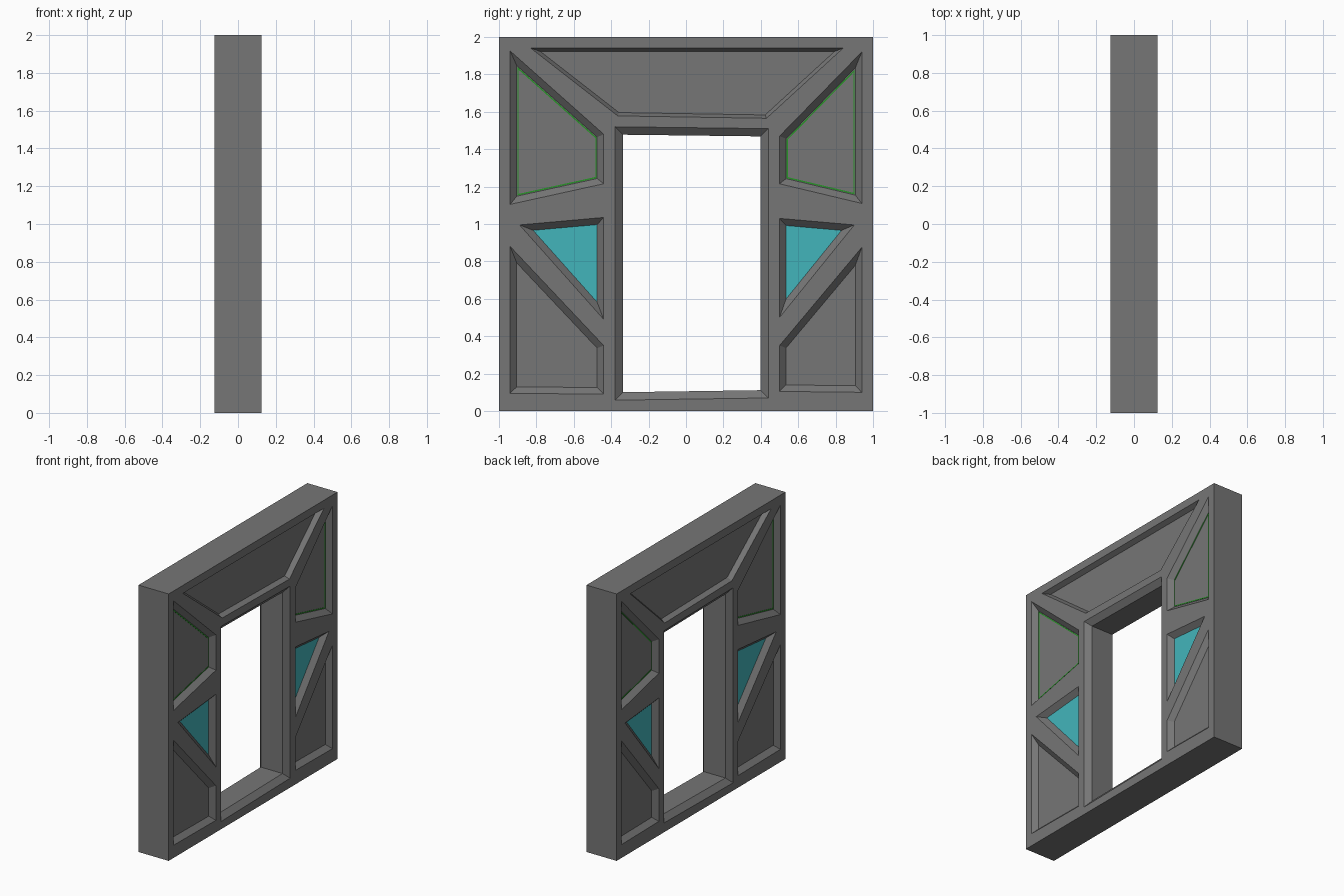
import bpy, bmesh
from mathutils import Vector
from mathutils.geometry import tessellate_polygon

if "Cube" in bpy.data.objects:
    bpy.data.objects.remove(bpy.data.objects["Cube"])

HALF = 0.125     # half the wall thickness
DEPTH = 0.035    # recess depth


def material(name, rgb):
    m = bpy.data.materials.new(name)
    m.diffuse_color = (*rgb, 1)
    m.use_nodes = True
    m.node_tree.nodes["Principled BSDF"].inputs["Base Color"].default_value = m.diffuse_color
    return m


grey = material("stone_grey", (0.18, 0.18, 0.18))
teal = material("teal_glass", (0.055, 0.46, 0.50))
green = material("green_trim", (0.02, 0.30, 0.02))

# Outlines in (y, z), all clockwise seen from +x
border = [(-1, 2), (1, 2), (1, 0), (-1, 0)]
door = [(-.38, 1.52), (.44, 1.51), (.44, .07), (-.38, .058)]
top = [(-.83, 1.94), (.84, 1.94), (.43, 1.565), (-.365, 1.578)]
upper = [[(-.94, 1.925), (-.44, 1.48), (-.44, 1.215), (-.94, 1.105)],
         [(.5, 1.47), (.94, 1.92), (.94, 1.11), (.5, 1.215)]]
windows = [[(-.89, .995), (-.44, 1.035), (-.44, .49)],
           [(.5, 1.03), (.9, .995), (.5, .5)]]
lower = [[(-.94, .88), (-.44, .35), (-.44, .09), (-.94, .095)],
         [(.5, .35), (.94, .875), (.94, .1), (.5, .105)]]


def inset(poly, w):
    """Move every edge of a clockwise outline inwards by w."""
    pts = [Vector(p) for p in poly]
    out = []
    for i, p in enumerate(pts):
        a = (p - pts[i - 1]).normalized()
        b = (pts[(i + 1) % len(pts)] - p).normalized()
        na, nb = Vector((a.y, -a.x)), Vector((b.y, -b.x))
        out.append(tuple(p + (na + nb) * w / (1 + na.dot(nb))))
    return out


def loop(bm, poly, x):
    return [bm.verts.new((x, y, z)) for y, z in poly]


def strip(bm, a, b):
    for i in range(len(a)):
        j = (i + 1) % len(a)
        bm.faces.new((a[i], a[j], b[j], b[i]))


def finish(name, bm, mats):
    bmesh.ops.recalc_face_normals(bm, faces=bm.faces)
    me = bpy.data.meshes.new(name)
    bm.to_mesh(me)
    bm.free()
    for m in mats:
        me.materials.append(m)
    ob = bpy.data.objects.new(name, me)
    bpy.context.collection.objects.link(ob)
    return ob


# Recess list: outline, bevel width, floor material (None = open through)
recesses = [(door, .042, None), (top, .018, 0)]
recesses += [(p, .035, 0) for p in upper + lower]
recesses += [(p, .035, 1) for p in windows]

# Wall slab with bevelled recesses on both faces
bm = bmesh.new()
rims, jambs = [], []
for s in (1, -1):
    rim = loop(bm, border, s * HALF)
    rims.append(rim)
    loops = [rim]
    for poly, w, mat in recesses:
        outer = loop(bm, poly, s * HALF)
        inner = loop(bm, inset(poly, w), s * (HALF - DEPTH))
        loops.append(outer)
        strip(bm, outer, inner)
        if mat is None:
            jambs.append(inner)
        else:
            bm.faces.new(inner).material_index = mat
    # face sheet around the recesses
    verts = [v for l in loops for v in l]
    flat = [[Vector((v.co.y, v.co.z, 0)) for v in l] for l in loops]
    for tri in tessellate_polygon(flat):
        bm.faces.new([verts[i] for i in tri])
strip(bm, *rims)
strip(bm, *jambs)
bmesh.ops.dissolve_limit(bm, angle_limit=0.001, verts=bm.verts[:], edges=bm.edges[:],
                         delimit={'MATERIAL'})
finish("doorway_wall", bm, [grey, teal])

# Thin green trim lines around the floors of the upper panels
bm = bmesh.new()
for s in (1, -1):
    for poly in upper:
        x0, x1 = s * (HALF - DEPTH), s * (HALF - DEPTH + 0.002)
        rings = [loop(bm, inset(poly, w), x) for w, x in
                 ((.038, x0), (.038, x1), (.045, x1), (.045, x0))]
        for i in range(4):
            strip(bm, rings[i], rings[(i + 1) % 4])
finish("panel_trim", bm, [green])
